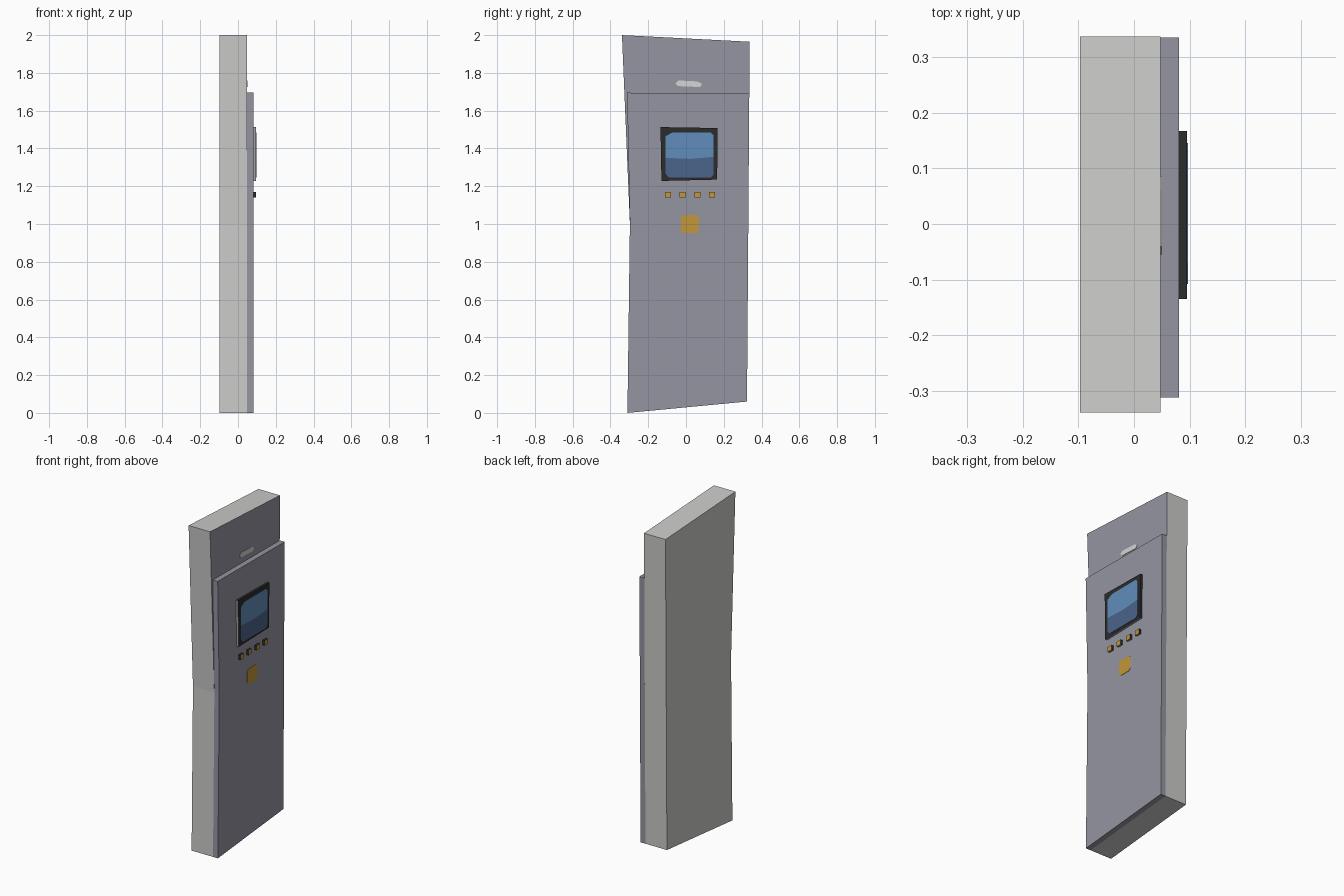
import bpy, bmesh
from mathutils import Vector

if "Cube" in bpy.data.objects:
    bpy.data.objects.remove(bpy.data.objects["Cube"])


def material(name, color):
    m = bpy.data.materials.new(name)
    m.use_nodes = True
    m.diffuse_color = (*color, 1)
    m.node_tree.nodes["Principled BSDF"].inputs["Base Color"].default_value = (*color, 1)
    return m


LIGHT = material("light grey", (0.60, 0.60, 0.59))
VIOLET = material("violet grey", (0.30, 0.30, 0.36))
BLACK = material("near black", (0.025, 0.025, 0.025))
TRIM = material("trim grey", (0.35, 0.37, 0.37))
SKY = material("screen light blue", (0.12, 0.27, 0.50))
DEEP = material("screen dark blue", (0.07, 0.13, 0.26))
GOLD = material("gold", (0.54, 0.31, 0.04))
WHITE = material("badge white", (0.66, 0.66, 0.66))


def slab(name, outline, x0, x1, mats, rule=None):
    """Extrude a (y, z) outline along x; rule maps a face normal to a material slot."""
    bm = bmesh.new()
    base = bm.faces.new([bm.verts.new((x0, y, z)) for y, z in outline])
    out = bmesh.ops.extrude_face_region(bm, geom=[base])
    for v in out["geom"]:
        if isinstance(v, bmesh.types.BMVert):
            v.co.x = x1
    bmesh.ops.recalc_face_normals(bm, faces=bm.faces)
    if rule:
        for f in bm.faces:
            f.material_index = rule(f.normal)
    mesh = bpy.data.meshes.new(name)
    bm.to_mesh(mesh)
    bm.free()
    for m in mats:
        mesh.materials.append(m)
    obj = bpy.data.objects.new(name, mesh)
    bpy.context.collection.objects.link(obj)
    return obj


def box(y0, y1, z0, z1, cut=0):
    """Rectangle outline with optional chamfered corners."""
    if not cut:
        return [(y0, z0), (y1, z0), (y1, z1), (y0, z1)]
    c = cut
    return [(y0 + c, z0), (y1 - c, z0), (y1, z0 + c), (y1, z1 - c),
            (y1 - c, z1), (y0 + c, z1), (y0, z1 - c), (y0, z0 + c)]


# Cabinet: leaning slab with a waisted front edge, violet on its control side
foot = [(-0.31, 0), (0.323, 0.06)]
waist = (-0.297, 1.0)
slab("cabinet", foot + [(0.337, 1.965), (-0.339, 2.0), waist],
     -0.097, 0.048, [LIGHT, VIOLET], lambda n: int(n.x > 0.5))

# Raised control panel
slab("control_panel", foot + [(0.335, 1.69), (-0.312, 1.695), waist],
     0.048, 0.081, [VIOLET])

# Display: dark frame with grey front and lower edges, two-tone screen
slab("screen_frame", [(-0.13, 1.228), (0.165, 1.235), (0.167, 1.508), (-0.135, 1.513)],
     0.08, 0.095, [BLACK, TRIM], lambda n: int(n.y < -0.5 or n.z < -0.5))
slab("screen_lower", [(-0.09, 1.245), (0.13, 1.245), (0.146, 1.26),
                      (0.146, 1.355), (0.02, 1.345), (-0.108, 1.35), (-0.108, 1.265)],
     0.094, 0.097, [DEEP])
slab("screen_upper", [(-0.108, 1.35), (0.02, 1.345), (0.146, 1.355),
                      (0.146, 1.47), (0.13, 1.485), (-0.07, 1.485), (-0.108, 1.465)],
     0.094, 0.097, [SKY])

# Row of push buttons
for i, y in enumerate((-0.095, -0.018, 0.062, 0.138)):
    slab(f"button_{i + 1}", box(y - 0.016, y + 0.016, 1.14, 1.17), 0.08, 0.094,
         [GOLD, BLACK, TRIM],
         lambda n: 0 if n.x > 0.5 else 2 if n.z < -0.5 else 1)

# Gold plate and pale badge
slab("gold_plate", box(-0.027, 0.068, 0.953, 1.047, 0.012), 0.08, 0.083, [GOLD])
slab("badge", [(-0.045, 1.73), (0.075, 1.725), (0.086, 1.742), (0.06, 1.755),
               (-0.04, 1.76), (-0.055, 1.745)], 0.047, 0.05, [WHITE])
